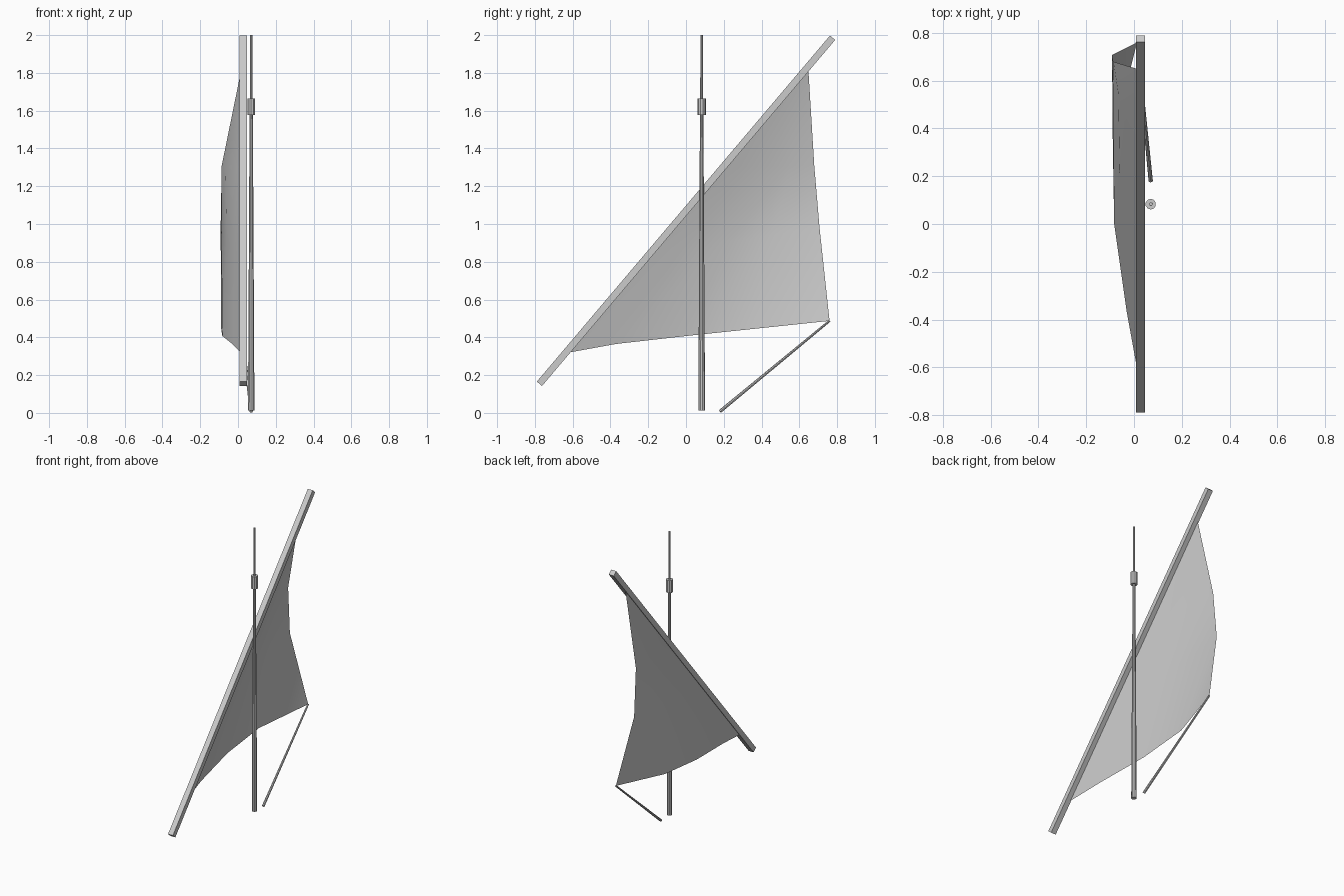
import bpy, bmesh
from mathutils import Vector

if "Cube" in bpy.data.objects:
    bpy.data.objects.remove(bpy.data.objects["Cube"])

def smooth(obj):
    bpy.ops.object.select_all(action='DESELECT')
    obj.select_set(True)
    bpy.context.view_layer.objects.active = obj
    bpy.ops.object.shade_smooth_by_angle()

def rod(name, a, b, r1, r2, sides=10):
    """Tapered rod from point a to point b."""
    a, b = Vector(a), Vector(b)
    d = b - a
    bpy.ops.mesh.primitive_cone_add(vertices=sides, radius1=r1, radius2=r2, depth=d.length)
    o = bpy.context.object
    o.name = name
    o.rotation_euler = d.to_track_quat('Z', 'Y').to_euler()
    o.location = (a + b) / 2
    smooth(o)
    return o

# Mast, collar and topmast
mx, my = 0.07, 0.083
rod("mast", (mx, my, 0.013), (mx, my, 1.6), 0.018, 0.009)
rod("mast_collar", (mx, my, 1.577), (mx, my, 1.665), 0.022, 0.022)
rod("topmast", (mx, my, 1.6), (mx, my, 2.0), 0.008, 0.007)

# Square slanted yard
y0, y1 = Vector((0.028, -0.776, 0.154)), Vector((0.028, 0.776, 1.986))
bpy.ops.mesh.primitive_cube_add(size=1)
yard = bpy.context.object
yard.name = "yard"
yard.scale = (0.038, 0.036, (y1 - y0).length)
yard.location = (y0 + y1) / 2
yard.rotation_euler = Vector((0, 0, 1)).rotation_difference(y1 - y0).to_euler()

# Sheet rope from the sail corner to the deck
clew = (0.013, 0.76, 0.487)
rod("sheet_rope", (0.07, 0.18, 0.008), clew, 0.009, 0.006, 8)

# Lateen sail: foot row, two belly rows, peak
tack, peak = Vector((0.02, -0.645, 0.315)), Vector((0.02, 0.647, 1.83))
foot = [tack, (-0.03, -0.37, 0.365), (-0.083, 0.0, 0.407), (-0.089, 0.36, 0.445), clew]
belly = [(0.35, (-0.092, 0.707, 0.98), (-0.018, -0.06, -0.088)),
         (0.65, (-0.086, 0.679, 1.31), (-0.007, -0.036, -0.066))]
rows = [[Vector(p) for p in foot]]
for t, leech, depth in belly:
    luff, leech = tack.lerp(peak, t), Vector(leech)
    row = [luff]
    for f, x in zip((0.2, 0.46, 0.73), depth):
        p = luff.lerp(leech, f)
        p.x = x
        row.append(p)
    rows.append(row + [leech])

bm = bmesh.new()
grid = [[bm.verts.new(p) for p in r] for r in rows]
top = bm.verts.new(peak)
for a, b in zip(grid, grid[1:]):
    for i in range(4):
        bm.faces.new((a[i], a[i + 1], b[i + 1], b[i]))
for i in range(4):
    bm.faces.new((grid[-1][i], grid[-1][i + 1], top))
me = bpy.data.meshes.new("sail")
bm.to_mesh(me)
bm.free()
sail = bpy.data.objects.new("sail", me)
bpy.context.collection.objects.link(sail)
for p in me.polygons:
    p.use_smooth = True
